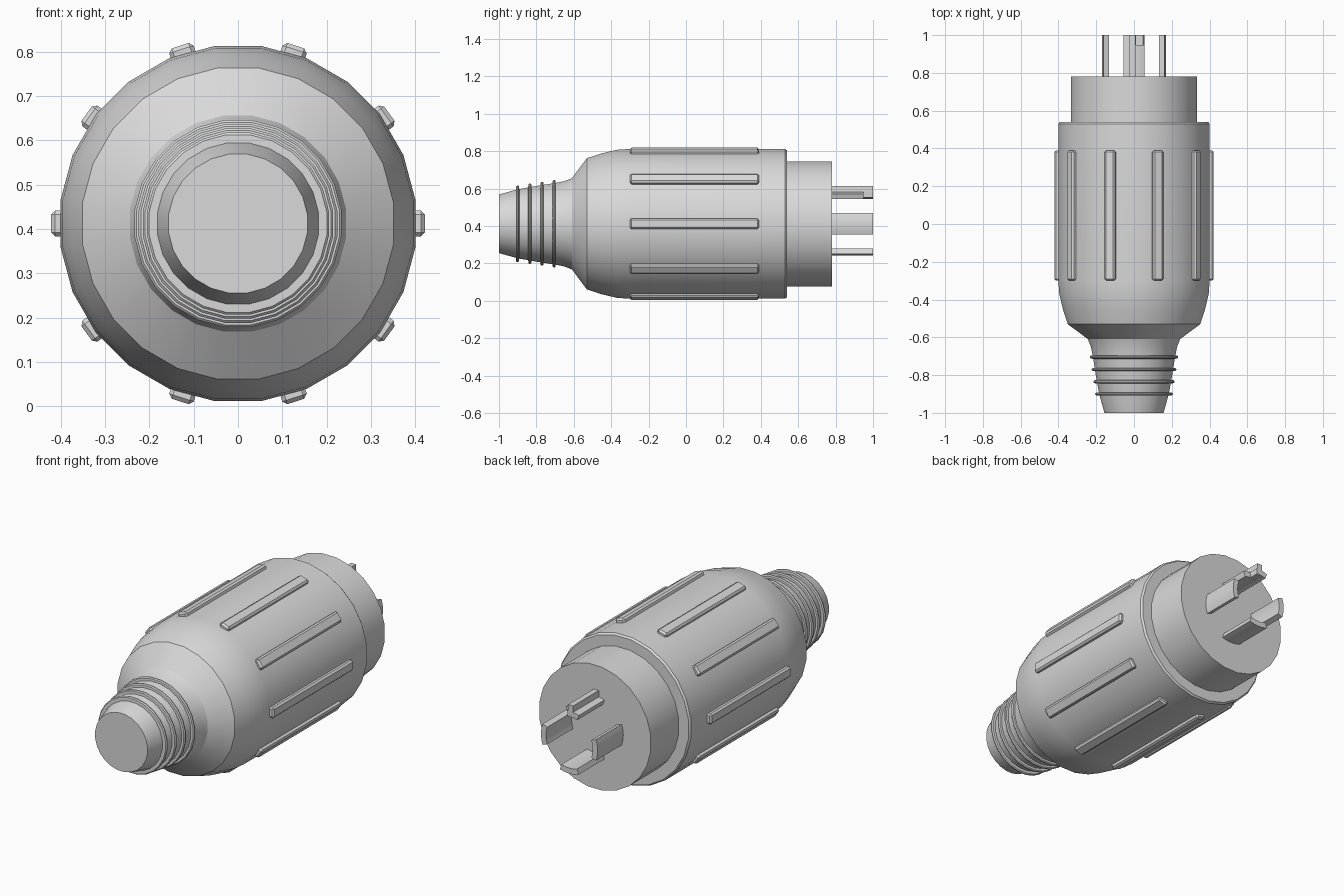
import bpy
import bmesh
from math import sin, cos, pi, radians, asin
from mathutils import Matrix

cube = bpy.data.objects.get("Cube")
if cube:
    bpy.data.objects.remove(cube, do_unlink=True)

AXIS_Z = 0.412
SIDES = 24

grey = bpy.data.materials.new("plain_grey")
grey.use_nodes = True
grey.diffuse_color = (0.7, 0.7, 0.7, 1)
grey.node_tree.nodes["Principled BSDF"].inputs["Base Color"].default_value = grey.diffuse_color


def finish(name, bm, smooth=False):
    """Turn a bmesh around the long axis into a grey object."""
    bmesh.ops.recalc_face_normals(bm, faces=bm.faces)
    mesh = bpy.data.meshes.new(name)
    bm.to_mesh(mesh)
    bm.free()
    mesh.materials.append(grey)
    obj = bpy.data.objects.new(name, mesh)
    obj.location.z = AXIS_Z
    bpy.context.collection.objects.link(obj)
    if smooth:
        bpy.ops.object.select_all(action='DESELECT')
        obj.select_set(True)
        bpy.context.view_layer.objects.active = obj
        bpy.ops.object.shade_smooth_by_angle(angle=radians(30))
    return obj


def lathe(name, profile):
    """Revolve (y, radius) points around the y axis and cap both ends."""
    bm = bmesh.new()
    angles = [2 * pi * (i + 0.5) / SIDES for i in range(SIDES)]
    rings = [[bm.verts.new((r * cos(a), y, r * sin(a))) for a in angles]
             for y, r in profile]
    for low, high in zip(rings, rings[1:]):
        for i in range(SIDES):
            j = (i + 1) % SIDES
            bm.faces.new((low[i], low[j], high[j], high[i]))
    bm.faces.new(rings[0])
    bm.faces.new(rings[-1])
    return finish(name, bm, smooth=True)


def arc_blade(name, start, end, y0, y1, inner=0.14, outer=0.17, steps=6):
    """Curved contact blade between two angles."""
    bm = bmesh.new()
    angles = [start + (end - start) * i / steps for i in range(steps + 1)]
    outline = [(outer * cos(a), outer * sin(a)) for a in angles]
    outline += [(inner * cos(a), inner * sin(a)) for a in reversed(angles)]
    base = bm.faces.new([bm.verts.new((x, y0, z)) for x, z in outline])
    moved = bmesh.ops.extrude_face_region(bm, geom=[base])["geom"]
    bmesh.ops.translate(bm, vec=(0, y1 - y0, 0),
                        verts=[v for v in moved if isinstance(v, bmesh.types.BMVert)])
    if base.is_valid and len(base.edges[0].link_faces) < 2:
        bm.faces.new([v for v in base.verts])
    return finish(name, bm, smooth=True)


def box(name, size, centre, turn=0, bevel=0):
    """Box turned around the long axis, optionally chamfered."""
    bm = bmesh.new()
    bmesh.ops.create_cube(bm, size=1)
    bmesh.ops.scale(bm, vec=size, verts=bm.verts)
    if bevel:
        bmesh.ops.bevel(bm, geom=bm.edges[:], offset=bevel, segments=1, affect='EDGES')
    bmesh.ops.translate(bm, vec=centre, verts=bm.verts)
    bmesh.ops.rotate(bm, matrix=Matrix.Rotation(turn, 3, 'Y'), verts=bm.verts)
    return finish(name, bm)


# Main shell with shoulder and tapered cable neck
lathe("body_shell", [
    (-1.0, 0.158), (-0.9, 0.186), (-0.8, 0.204), (-0.7, 0.22), (-0.65, 0.23),
    (-0.61, 0.246), (-0.53, 0.354), (-0.45, 0.38), (-0.37, 0.399),
    (-0.3, 0.404), (0.53, 0.404), (0.54, 0.396)])

# Plug collar
lathe("plug_collar", [(0.5, 0.337), (0.78, 0.337)])

# Grip rings on the neck
for i in range(4):
    y = -0.9 + 0.065 * i
    r = 0.207 + 0.0095 * i
    lathe(f"neck_ring_{i + 1}", [(y - 0.009, r - 0.03), (y - 0.008, r - 0.005),
                                 (y - 0.003, r), (y + 0.003, r),
                                 (y + 0.008, r - 0.005), (y + 0.009, r - 0.03)])

# Ten grip ribs around the shell
for i in range(10):
    box(f"grip_rib_{i + 1}", (0.06, 0.69, 0.058), (0.392, 0.045, 0),
        turn=2 * pi * i / 10, bevel=0.009)

# Three plain curved contact blades
HALF = asin(0.055 / 0.165)
for name, mid in (("left_blade", 0), ("right_blade", pi), ("lower_blade", 1.5 * pi)):
    arc_blade(name, mid - HALF, mid + HALF, 0.77, 1.0)

# Upper blade with a notched tip and an upright fin
arc_blade("upper_blade_base", pi / 2 - HALF, pi / 2 + HALF, 0.77, 0.948)
arc_blade("upper_blade_tip", pi / 2 - 0.07, pi / 2 + HALF, 0.948, 1.0)
box("upper_blade_fin", (0.03, 0.23, 0.055), (-0.008, 0.885, 0.1755))
